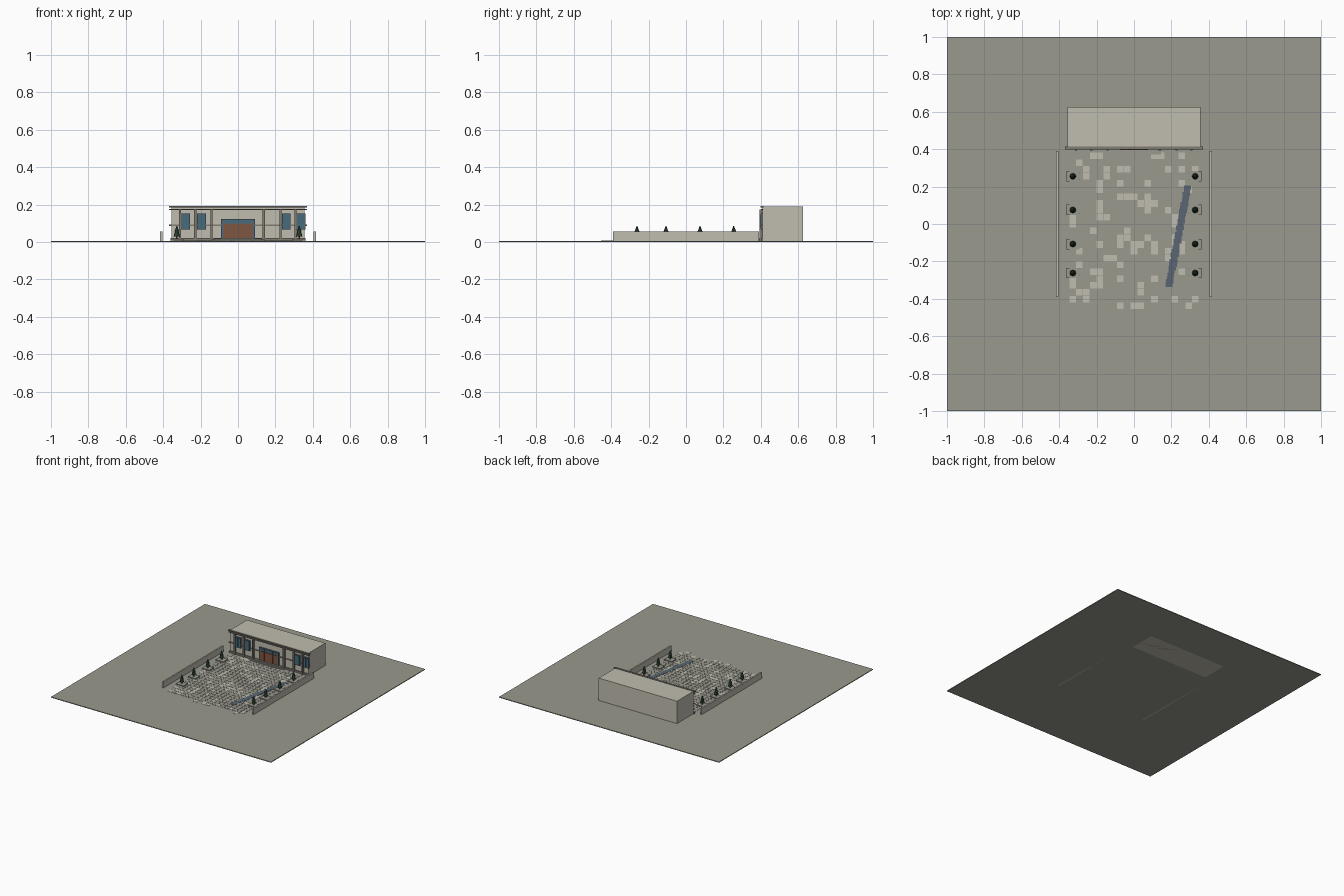
import bpy, bmesh, math, random
from mathutils import Matrix, Vector

if "Cube" in bpy.data.objects:
    bpy.data.objects.remove(bpy.data.objects["Cube"])

random.seed(4)


def material(name, rgb):
    m = bpy.data.materials.new(name)
    m.diffuse_color = (*rgb, 1)
    m.use_nodes = True
    m.node_tree.nodes["Principled BSDF"].inputs["Base Color"].default_value = m.diffuse_color
    return m


PAVE = material("pave", (0.32, 0.32, 0.27))
STONE = material("stone", (0.53, 0.51, 0.43))
TRIM = material("trim", (0.22, 0.20, 0.17))
GROUT = material("dark_stone", (0.12, 0.12, 0.11))
GLASS = material("glass", (0.06, 0.15, 0.20))
SLATE = material("slate", (0.10, 0.13, 0.17))
WOOD = material("wood", (0.22, 0.09, 0.05))
LEAF = material("leaf", (0.03, 0.07, 0.04))


def boxes(name, spans, mat):
    """One object from axis-aligned boxes (x0, x1, y0, y1, z0, z1)."""
    bm = bmesh.new()
    for x0, x1, y0, y1, z0, z1 in spans:
        c = Vector(((x0 + x1) / 2, (y0 + y1) / 2, (z0 + z1) / 2))
        s = Matrix.Diagonal((x1 - x0, y1 - y0, z1 - z0, 1))
        bmesh.ops.create_cube(bm, size=1, matrix=Matrix.Translation(c) @ s)
    return finish(name, bm, mat)


def cones(name, places, r1, r2, z0, z1, sides, mat):
    bm = bmesh.new()
    for x, y in places:
        bmesh.ops.create_cone(bm, cap_ends=True, segments=sides, radius1=r1, radius2=r2,
                              depth=z1 - z0, matrix=Matrix.Translation((x, y, (z0 + z1) / 2)))
    return finish(name, bm, mat)


def finish(name, bm, mat):
    me = bpy.data.meshes.new(name)
    bm.to_mesh(me)
    bm.free()
    ob = bpy.data.objects.new(name, me)
    bpy.context.collection.objects.link(ob)
    me.materials.append(mat)
    return ob


G = 0.006  # top of the ground slab

# Ground slab and courtyard paving
boxes("ground", [(-1, 1, -1, 1, 0, G)], PAVE)
plain, light, joints = [], [], []
P = 0.0365
for i in range(-9, 10):
    for j in range(-12, 11):
        x, y = i * P, j * P
        t = (x - 0.0175, x + 0.0175, y - 0.0175, y + 0.0175, G - 0.003, G + 0.0015)
        r = random.random()
        if r < 0.18:
            light.append(t)
        elif j > -12:
            plain.append(t)
boxes("paving_stones", plain, PAVE)
boxes("light_paving_stones", light, STONE)

# Slanted stripe of small dark slabs
stripe = []
for k in range(30):
    t = k / 29
    x, y = 0.187 + 0.1 * t, -0.325 + 0.52 * t
    w = random.uniform(0.016, 0.022)
    stripe.append((x - w, x + w, y - 0.012, y + 0.012, G - 0.002, G + 0.003))
boxes("slate_stripe", stripe, SLATE)

# Side walls
boxes("side_walls", [(s * 0.41 - 0.006, s * 0.41 + 0.006, -0.39, 0.39, 0, 0.056)
                     for s in (-1, 1)], STONE)

# Building body and front trim
boxes("building", [(-0.356, 0.356, 0.41, 0.625, 0, 0.19)], STONE)
boxes("cornices", [(-0.368, 0.368, 0.398, 0.414, 0.184, 0.193),
                   (-0.368, 0.368, 0.400, 0.412, 0.171, 0.177)], TRIM)
boxes("plinth", [(-0.362, 0.362, 0.400, 0.412, G, 0.02)], TRIM)
boxes("string_course", [(-0.368, -0.09, 0.402, 0.412, 0.086, 0.092),
                        (0.09, 0.368, 0.402, 0.412, 0.086, 0.092)], TRIM)
boxes("pilasters", [(x - 0.006, x + 0.006, 0.392, 0.412, G, 0.173)
                    for x in (-0.31, -0.228, -0.142, 0.138, 0.227, 0.307)], TRIM)

# Windows with frames
xs = (-0.281, -0.196, 0.258, 0.338)
boxes("window_frames", [(x - 0.024, x + 0.024, 0.400, 0.412, 0.067, 0.152) for x in xs], SLATE)
boxes("window_panes", [(x + s * 0.01 - 0.009, x + s * 0.01 + 0.009, 0.397, 0.402, 0.072, 0.147)
                       for x in xs for s in (-1, 1)], GLASS)

# Entrance: frame, transom lights, wooden doors, steps
boxes("door_frame", [(-0.09, 0.09, 0.400, 0.412, 0.02, 0.124)], SLATE)
boxes("transom", [(-0.075 + k * 0.0385, -0.041 + k * 0.0385, 0.397, 0.402, 0.102, 0.118)
                  for k in range(4)], GLASS)
boxes("doors", [(-0.075 + k * 0.0385, -0.0395 + k * 0.0385, 0.395, 0.402, 0.022, 0.097)
                for k in range(4)], WOOD)
boxes("entrance_steps", [(-0.145, 0.145, 0.372, 0.41, G, 0.012),
                         (-0.125, 0.125, 0.386, 0.41, 0.012, 0.019)], PAVE)

# Planters with small trees
places = [(s * 0.327, y) for s in (-1, 1) for y in (0.255, 0.075, -0.107, -0.262)]
boxes("planters", [(x - 0.035, x + 0.035, y - 0.028, y + 0.028, G, 0.015)
                   for x, y in places], PAVE)
cones("tree_trunks", places, 0.005, 0.004, 0.013, 0.04, 8, WOOD)
cones("tree_lower_foliage", places, 0.017, 0.008, 0.03, 0.062, 8, LEAF)
cones("tree_upper_foliage", places, 0.013, 0.002, 0.055, 0.086, 8, LEAF)
